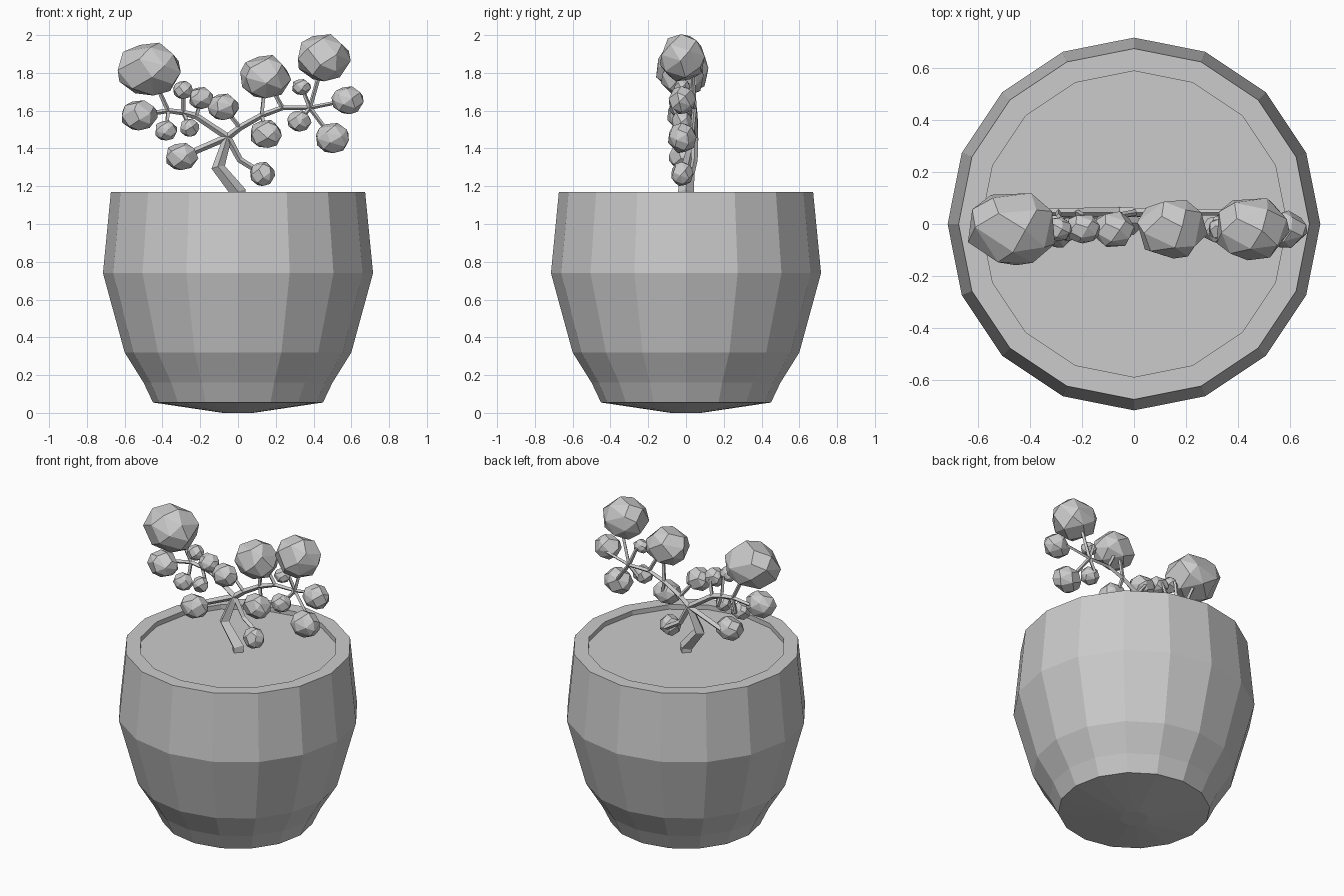
import bpy, bmesh, math, random
from mathutils import Vector

random.seed(4)
cube = bpy.data.objects.get("Cube")
if cube:
    bpy.data.objects.remove(cube)

grey = bpy.data.materials.new("plain grey")
grey.use_nodes = True
grey.diffuse_color = (0.6, 0.6, 0.6, 1)
grey.node_tree.nodes["Principled BSDF"].inputs["Base Color"].default_value = grey.diffuse_color


def add_object(name, data):
    obj = bpy.data.objects.new(name, data)
    data.materials.append(grey)
    bpy.context.collection.objects.link(obj)
    return obj


def mesh_object(name, bm):
    bmesh.ops.recalc_face_normals(bm, faces=bm.faces)
    mesh = bpy.data.meshes.new(name)
    bm.to_mesh(mesh)
    bm.free()
    return add_object(name, mesh)


def lathe(name, profile, sides=16):
    """Stack rings of the profile (radius, height) and cap both ends."""
    bm = bmesh.new()
    rings = []
    for radius, z in profile:
        angles = [math.tau * i / sides for i in range(sides)]
        rings.append([bm.verts.new((radius * math.cos(a), radius * math.sin(a), z)) for a in angles])
    for low, high in zip(rings, rings[1:]):
        for i in range(sides):
            j = (i + 1) % sides
            bm.faces.new((low[i], low[j], high[j], high[i]))
    bm.faces.new(rings[0])
    bm.faces.new(rings[-1])
    return mesh_object(name, bm)


def foliage(name, x, z, width, height, points=24):
    """Faceted clump: convex hull of jittered points spread over an ellipsoid."""
    bm = bmesh.new()
    for i in range(points):
        h = 1 - 2 * (i + 0.5) / points
        a = i * math.pi * (3 - math.sqrt(5)) + random.uniform(-0.25, 0.25)
        r = math.sqrt(1 - h * h)
        bm.verts.new((r * math.cos(a), r * math.sin(a), h))
    hull = bmesh.ops.convex_hull(bm, input=bm.verts)
    bmesh.ops.dissolve_limit(bm, angle_limit=math.radians(14), verts=bm.verts, edges=bm.edges)
    # Stretch each axis so the clump fills its full size
    for axis, size in enumerate((width, (width + height) / 2 * 0.9, height)):
        values = [v.co[axis] for v in bm.verts]
        middle, half = (max(values) + min(values)) / 2, (max(values) - min(values)) / 2
        for v in bm.verts:
            v.co[axis] = (v.co[axis] - middle) / half * size
    bmesh.ops.translate(bm, verts=bm.verts, vec=(x, -0.02, z))
    mesh_object(name, bm)


def branch(name, path, thickness):
    """Tapering four-sided stick along a path."""
    curve = bpy.data.curves.new(name, "CURVE")
    curve.dimensions = "3D"
    curve.bevel_depth = 1
    curve.bevel_resolution = 0
    curve.use_fill_caps = True
    spline = curve.splines.new("POLY")
    spline.points.add(len(path) - 1)
    for point, place, radius in zip(spline.points, path, thickness):
        point.co = (*place, 1)
        point.radius = radius
    spline.use_smooth = False
    add_object(name, curve)


# Pot with flat rim and shallow recess for the soil
lathe("pot", [(0.08, 0), (0.45, 0.055), (0.5, 0.16), (0.6, 0.32), (0.715, 0.74),
              (0.673, 1.17), (0.587, 1.17), (0.587, 1.13)])
lathe("soil", [(0.587, 1.12), (0.587, 1.14)])

# Foliage clumps: x, z, half width, half height
clumps = {
    "crown_left": (-0.47, 1.82, 0.167, 0.14),
    "crown_middle": (0.147, 1.78, 0.135, 0.115),
    "crown_right": (0.457, 1.88, 0.14, 0.125),
    "leaf_far_left": (-0.52, 1.575, 0.095, 0.08),
    "leaf_hanging_left": (-0.38, 1.495, 0.058, 0.053),
    "leaf_hanging_inner": (-0.255, 1.51, 0.05, 0.048),
    "leaf_upper_left": (-0.29, 1.71, 0.053, 0.048),
    "leaf_upper_inner": (-0.195, 1.667, 0.063, 0.058),
    "leaf_centre": (-0.077, 1.62, 0.082, 0.07),
    "leaf_low_left": (-0.295, 1.357, 0.085, 0.072),
    "leaf_low_right": (0.13, 1.265, 0.066, 0.064),
    "leaf_hanging_middle": (0.15, 1.477, 0.082, 0.074),
    "leaf_hanging_right": (0.325, 1.545, 0.064, 0.056),
    "leaf_upper_right": (0.337, 1.725, 0.05, 0.042),
    "leaf_far_right": (0.58, 1.655, 0.085, 0.074),
    "leaf_outer_right": (0.5, 1.455, 0.087, 0.08),
}
for name, numbers in clumps.items():
    foliage(name, *numbers)

# Joints of the branches, all lying just behind the foliage
joints = {
    "fork": (-0.055, 1.46), "left_inner": (-0.22, 1.57), "left_middle": (-0.29, 1.59),
    "left_outer": (-0.37, 1.6), "right_low": (0.01, 1.51), "right_inner": (0.125, 1.575),
    "right_middle": (0.235, 1.615), "right_outer": (0.38, 1.615), "elbow": (0.01, 1.34),
}


def place(name):
    if name in joints:
        x, z = joints[name]
        return Vector((x, 0.045, z))
    x, z = clumps[name][:2]
    return Vector((x, 0.03, z))


trunk = [Vector((0, 0, 1.1)), Vector((0, 0, 1.17)), Vector((-0.105, 0.01, 1.3)), place("fork")]
branch("trunk", trunk, (0.042, 0.042, 0.036, 0.022))

limbs = {
    "left_limb": ("fork", "left_inner", "left_middle", "left_outer", "leaf_far_left"),
    "right_limb": ("fork", "right_low", "right_inner", "right_middle", "right_outer", "leaf_far_right"),
    "low_right_limb": ("fork", "elbow", "leaf_low_right"),
    "low_left_limb": ("fork", "leaf_low_left"),
}
for name, stops in limbs.items():
    path = [place(s) for s in stops]
    branch(name, path, [0.019 - 0.002 * i for i in range(len(path))])

# Thin twigs from each joint to the clumps it carries
twigs = {
    "left_outer": ("crown_left", "leaf_hanging_left"),
    "left_middle": ("leaf_upper_left", "leaf_hanging_inner"),
    "left_inner": ("leaf_upper_inner",),
    "right_low": ("leaf_centre",),
    "right_inner": ("crown_middle", "leaf_hanging_middle"),
    "right_middle": ("crown_middle",),
    "right_outer": ("crown_right", "leaf_upper_right", "leaf_hanging_right", "leaf_outer_right"),
}
for joint, ends in twigs.items():
    for end in ends:
        branch("twig_to_" + end, [place(joint), place(end)], (0.012, 0.01))
